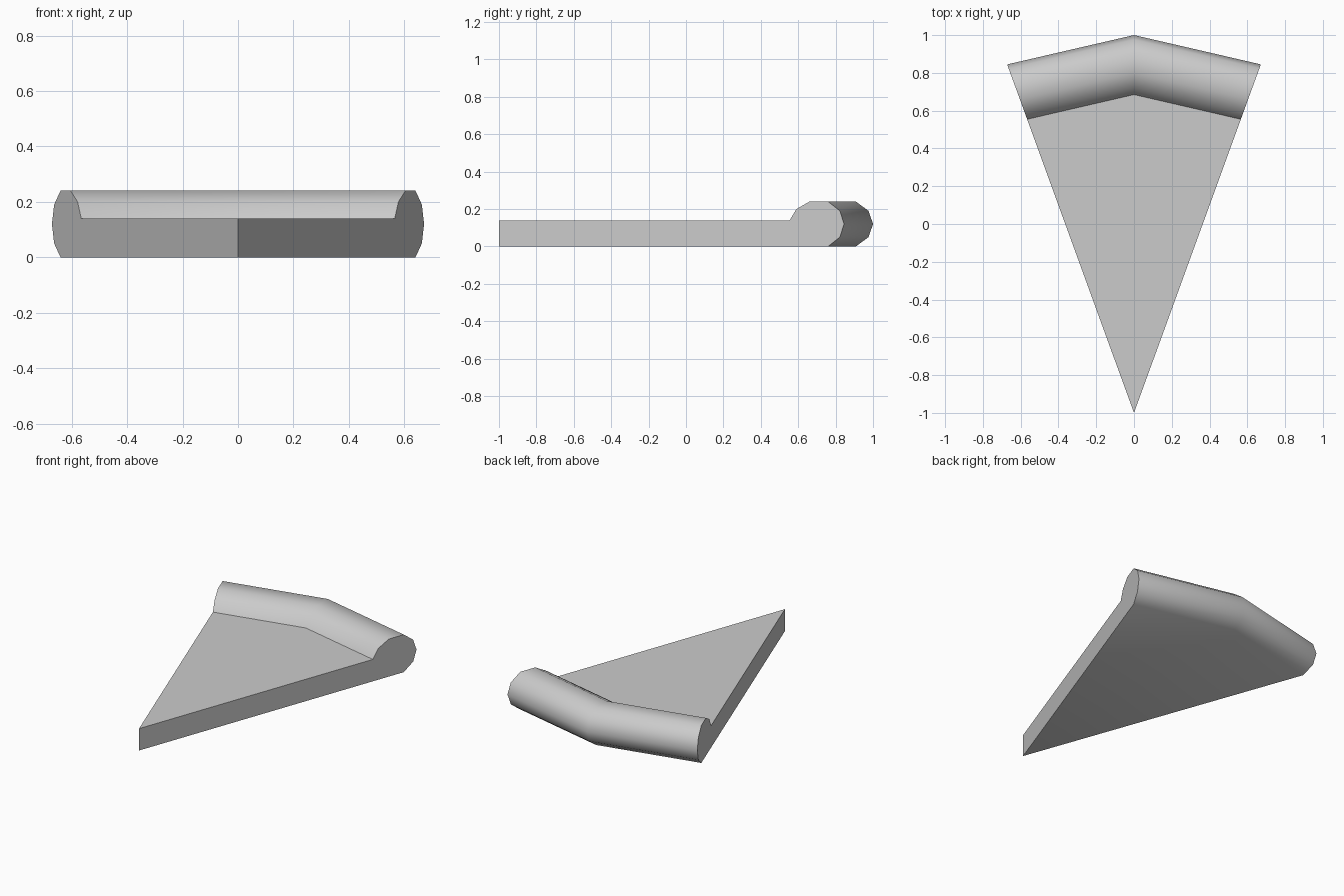
import bpy, bmesh, math

cube = bpy.data.objects.get("Cube")
if cube:
    bpy.data.objects.remove(cube, do_unlink=True)

# Single plain grey material
grey = bpy.data.materials.new("light_grey")
grey.use_nodes = True
colour = (0.6, 0.6, 0.6, 1)
grey.diffuse_color = colour
bsdf = next(n for n in grey.node_tree.nodes if n.type == 'BSDF_PRINCIPLED')
bsdf.inputs["Base Color"].default_value = colour

# Crust cross-section: distance from the tip along the centre line, height
CRUST = [(1.685, 0.14), (1.724, 0.20), (1.80, 0.24), (1.908, 0.24),
         (1.976, 0.19), (2.0, 0.12), (1.976, 0.05), (1.908, 0.0)]
THICKNESS = 0.14
HALF_ANGLE = math.radians(20)
SIDE_SCALE = 0.9225  # the side edges are shorter than the centre line

bm = bmesh.new()
tip_top = bm.verts.new((0, -1, THICKNESS))
tip_bottom = bm.verts.new((0, -1, 0))


def crust_section(side):
    """Cross-section on the right (-1), centre (0) or left (1) line."""
    scale = SIDE_SCALE if side else 1
    slope = side * math.tan(HALF_ANGLE)
    return [bm.verts.new((d * scale * slope, d * scale - 1, z)) for d, z in CRUST]


sections = [crust_section(s) for s in (-1, 0, 1)]

# Rolled crust, bent at the centre
for a, b in zip(sections, sections[1:]):
    for i in range(len(CRUST) - 1):
        bm.faces.new((a[i], b[i], b[i + 1], a[i + 1]))

# Flat top and underside of the wedge
bm.faces.new([tip_top] + [s[0] for s in sections])
bm.faces.new([tip_bottom] + [s[-1] for s in sections])

# Cut sides, including the crust ends
for section in (sections[0], sections[-1]):
    bm.faces.new([tip_bottom, tip_top] + section)

bmesh.ops.recalc_face_normals(bm, faces=bm.faces)
mesh = bpy.data.meshes.new("wedge_slice")
bm.to_mesh(mesh)
bm.free()
mesh.materials.append(grey)
wedge = bpy.data.objects.new("wedge_slice", mesh)
bpy.context.collection.objects.link(wedge)

# Smooth crust, crisp cut edges
bpy.ops.object.select_all(action='DESELECT')
wedge.select_set(True)
bpy.context.view_layer.objects.active = wedge
bpy.ops.object.shade_smooth_by_angle(angle=math.radians(45))
